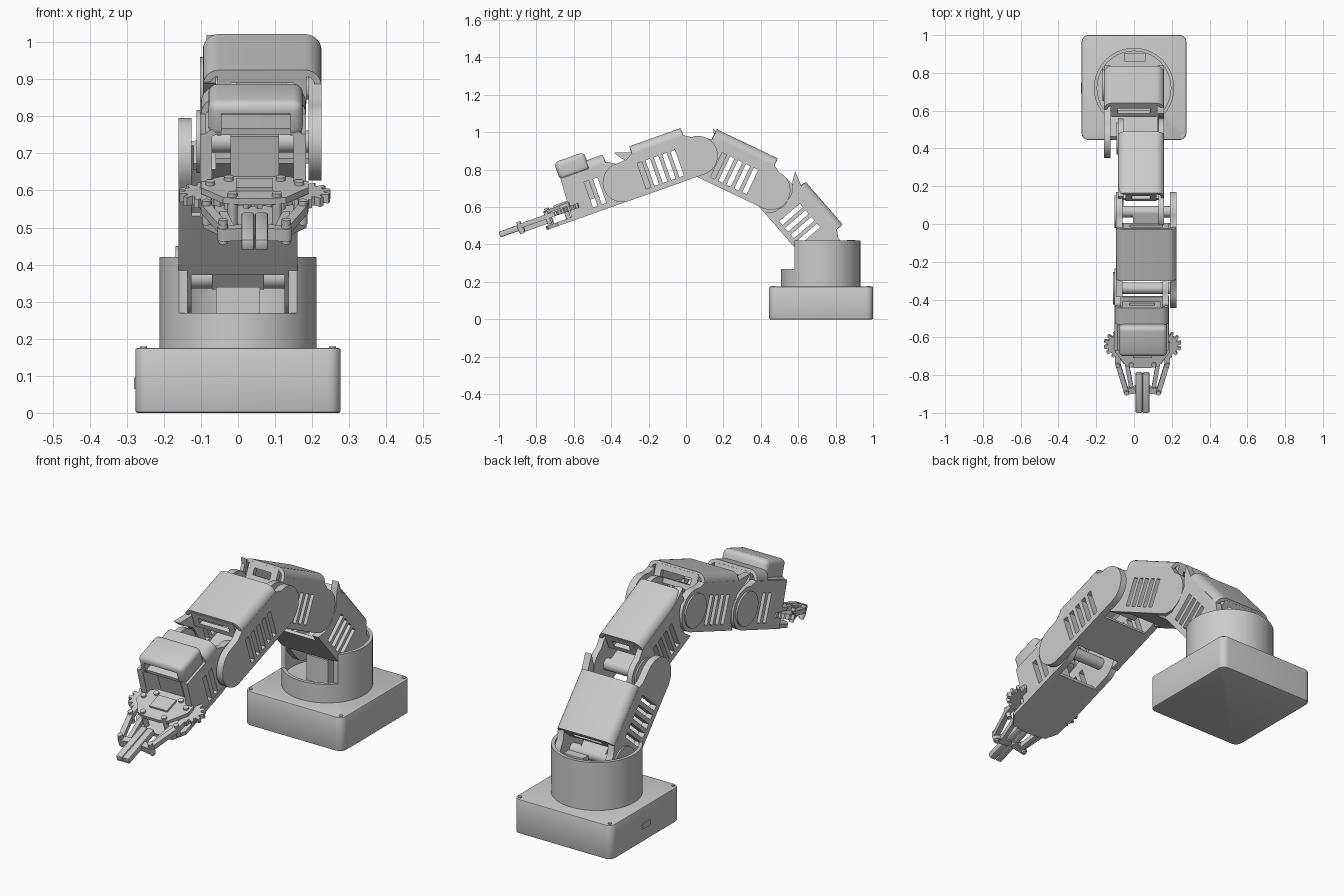
import bpy, bmesh, math
from mathutils import Matrix

if "Cube" in bpy.data.objects:
    bpy.data.objects.remove(bpy.data.objects["Cube"])

# Local frame of every part: x = sideways, a = distance along the link (toward the gripper), p = height above link axis
WORLD = Matrix.Identity(4)


def frame(y, z, deg):
    return Matrix.Translation((0, y, z)) @ Matrix.Rotation(math.radians(deg), 4, 'X')


def smooth(ob):
    me = ob.data
    me.polygons.foreach_set("use_smooth", [True] * len(me.polygons))
    me.set_sharp_from_angle(angle=math.radians(30))


def prism(name, pts, axis, lo, hi, fr):
    place = {'X': lambda u, v, w: (w, -u, v),
             'Y': lambda u, v, w: (u, -w, v),
             'Z': lambda u, v, w: (u, -v, w)}[axis]
    bm = bmesh.new()
    n = len(pts)
    rows = [[bm.verts.new(place(u, v, w)) for u, v in pts] for w in (lo, hi)]
    bm.faces.new(rows[0])
    bm.faces.new(rows[1][::-1])
    for i in range(n):
        j = (i + 1) % n
        bm.faces.new((rows[0][i], rows[1][i], rows[1][j], rows[0][j]))
    bmesh.ops.recalc_face_normals(bm, faces=bm.faces)
    me = bpy.data.meshes.new(name)
    bm.to_mesh(me)
    bm.free()
    ob = bpy.data.objects.new(name, me)
    bpy.context.collection.objects.link(ob)
    ob.matrix_world = fr
    smooth(ob)
    return ob


def box(name, x0, x1, a0, a1, p0, p1, fr):
    return prism(name, [(x0, a0), (x1, a0), (x1, a1), (x0, a1)], 'Z', p0, p1, fr)


def bake(ob):
    bpy.context.view_layer.update()
    dg = bpy.context.evaluated_depsgraph_get()
    me = bpy.data.meshes.new_from_object(ob.evaluated_get(dg))
    ob.modifiers.clear()
    ob.data = me
    smooth(ob)


def cut(ob, *cutters):
    for c in cutters:
        m = ob.modifiers.new("cut", 'BOOLEAN')
        m.operation, m.solver, m.object = 'DIFFERENCE', 'EXACT', c
    bake(ob)
    for c in cutters:
        bpy.data.objects.remove(c)
    return ob


def bevel(ob, w, seg=3):
    m = ob.modifiers.new("bevel", 'BEVEL')
    m.width, m.segments, m.limit_method = w, seg, 'ANGLE'
    bake(ob)
    return ob


def arc(cx, cy, r, d0, d1, n):
    return [(cx + r * math.cos(math.radians(d0 + (d1 - d0) * i / n)),
             cy + r * math.sin(math.radians(d0 + (d1 - d0) * i / n))) for i in range(n + 1)]


def circle(cx, cy, r, n=32):
    return arc(cx, cy, r, 0, 360, n)[:-1]


def rounded(x0, x1, y0, y1, r):
    return (arc(x1 - r, y1 - r, r, 0, 90, 6) + arc(x0 + r, y1 - r, r, 90, 180, 6)
            + arc(x0 + r, y0 + r, r, 180, 270, 6) + arc(x1 - r, y0 + r, r, 270, 360, 6))


# Link helpers
L, R = 0.43, 0.105


def side_plate(name, x0, x1, far, slots, fr):
    near = arc(0, 0, R, 90, 270, 20)
    ends = {'round': arc(L, 0, R, -90, 90, 20) + [(0.37, 0.108), (0.33, 0.13)],
            'fork': [(0.36, -R), (0.33, -0.06), (0.32, 0), (0.34, 0.07), (0.39, 0.12), (0.42, 0.165), (0.33, 0.135)],
            'flat': [(0.32, -R), (0.305, 0.13)]}
    ob = prism(name, near + ends[far] + [(0.04, 0.13)], 'X', x0, x1, fr)
    return cut(ob, *[box("slot_cutter", x0 - .05, x1 + .05, s - .013, s + .013, -.075, .07, fr) for s in slots])


def cover(name, xl, xr, a0, a1, top, fr, t=0.018, r=0.045):
    outer = [(xr, .1)] + arc(xr - r, top - r, r, 0, 90, 6) + arc(xl + r, top - r, r, 90, 180, 6) + [(xl, .1)]
    inner = [(xl + t, .1)] + arc(xl + r, top - r, r - t, 180, 90, 6) + arc(xr - r, top - r, r - t, 90, 0, 6) + [(xr - t, .1)]
    return prism(name, outer + inner, 'Y', a0, a1, fr)


def end_wall(name, xl, xr, a, fr):
    ob = box(name, xl + .04, xr - .04, a - .012, a + .012, .075, .16, fr)
    return cut(ob, box("wall_cutter", xl + .075, xr - .075, a - .05, a + .05, .1, .133, fr))


def link(name, fr, xl, xr, far_l, far_r, a1, t=0.035):
    slots = [0.12 + 0.047 * i for i in range(5)]
    slots_l = slots if far_l == 'round' else slots[:4]
    slots_r = slots if far_r == 'round' else slots[:4]
    side_plate(name + "_left_plate", xl, xl + t, far_l, slots_l, fr)
    side_plate(name + "_right_plate", xr - t, xr, far_r, slots_r, fr)
    cover(name + "_cover", xl, xr, .04, a1, .17, fr)
    end_wall(name + "_rear_wall", xl, xr, .05, fr)
    end_wall(name + "_front_wall", xl, xr, a1 - .01, fr)
    box(name + "_floor", xl + .01, xr - .01, .1, .31, -R, -.09, fr)
    mid = (xl + xr) / 2
    box(name + "_servo", mid - .07, mid + .07, .0, .09, -.05, .03, fr)
    prism(name + "_axle", circle(0, 0, .03), 'X', xl + .01, xr - .01, fr)
    prism(name + "_joint_disc", circle(0, 0, .085), 'X', xl - .008, xl + .01, fr)


# Base and turret
base = prism("base_box", rounded(-.277, .277, -1.0, -.445, .035), 'Z', 0, .175, WORLD)
bevel(base, .006, 2)
box("base_port", -.281, -.27, -.75, -.69, .065, .095, WORLD)
for sx in (-.255, .255):
    for y in (.467, .977):
        prism("base_screw", circle(sx, -y, .009, 12), 'Z', .17, .179, WORLD)

turret = prism("turret_ring", circle(0, -.72, .212, 64), 'Z', .172, .42, WORLD)
cut(turret, prism("bore_cutter", circle(0, -.72, .195, 64), 'Z', .21, .5, WORLD),
    box("front_cutter", -.3, .3, -.58, -.4, .27, .5, WORLD))
box("turret_servo", -.06, .06, -.80, -.64, .2, .34, WORLD)
box("turret_rear_block", -.05, .06, -.905, -.86, .2, .425, WORLD)

# Arm links from the turret outward
F1, F2, F3, F4 = frame(.735, .366, -49), frame(.453, .69, -25.5), frame(.065, .875, 19.5), frame(-.34, .732, 19.5)
link("lower_link", F1, -.16, .16, 'round', 'fork', .34)
link("middle_link", F2, -.085, .16, 'fork', 'round', .40, .03)
link("fore_link", F3, -.095, .225, 'fork', 'round', .33)

# Wrist
CX = 0.045
for nm, x0, x1 in (("left", -.103, -.07), ("right", .15, .183)):
    side_plate("wrist_" + nm + "_plate", x0, x1, 'flat', (.13, .18), F4)
cover("wrist_rear_cover", -.10, .183, .05, .145, .175, F4)
cover("wrist_front_cover", -.10, .183, .145, .305, .145, F4)
end_wall("wrist_rear_wall", -.10, .183, .06, F4)
prism("wrist_axle", circle(0, 0, .03), 'X', -.09, .19, F4)
prism("wrist_joint_disc", circle(0, 0, .085), 'X', -.112, -.09, F4)
hump = bevel(box("wrist_housing", -.08, .175, .14, .31, .12, .222, F4), .025, 4)
cut(hump, box("housing_cutter", -.045, .14, .19, .4, .05, .19, F4))
box("wrist_servo", -.02, .11, .16, .27, -.03, .11, F4)


# Gripper
def mirrored(pts):
    return [(CX + x, a) for x, a in pts] + [(CX - x, a) for x, a in reversed(pts)]


def gear(name, x, a, r, n=12):
    pts = []
    for i in range(n):
        for k, rr in ((0, .74), (.3, .74), (.45, 1), (.8, 1)):
            t = 2 * math.pi * (i + k) / n
            pts.append((x + r * rr * math.cos(t), a + r * rr * math.sin(t)))
    prism(name, pts, 'Z', -.05, -.025, F4)


def bar(name, s, x0, a0, x1, a1, w, p0, p1):
    d = math.degrees(math.atan2(a1 - a0, s * (x1 - x0)))
    pts = arc(CX + s * x1, a1, w, d - 90, d + 90, 8) + arc(CX + s * x0, a0, w, d + 90, d + 270, 8)
    prism(name, pts, 'Z', p0, p1, F4)


prism("gripper_floor", mirrored([(.14, .08), (.14, .40), (.10, .455), (.03, .465)]), 'Z', -R, -.085, F4)
prism("gripper_top_plate", mirrored([(.09, .27), (.145, .31), (.145, .36), (.085, .44), (.04, .45)]),
      'Z', -.022, -.004, F4)
box("gripper_pad", CX - .05, CX + .05, .31, .39, -.004, .006, F4)
gear("gripper_center_gear", CX, .33, .075)
for s in (-1, 1):
    gear("gripper_side_gear", CX + s * .135, .33, .07)
    for x, a in ((.12, .335), (.06, .43), (.07, .30)):
        prism("gripper_bolt", circle(CX + s * x, a, .013, 16), 'Z', -.1, .006, F4)
    bar("crank_arm", s, .135, .33, .13, .44, .014, -.05, -.025)
    bar("outer_link", s, .13, .44, .085, .595, .013, -.05, -.025)
    bar("inner_link", s, .085, .43, .06, .575, .011, -.075, -.05)
    bar("finger_bracket", s, .02, .585, .085, .595, .016, -.07, -.035)
    for x, a in ((.13, .44), (.085, .595)):
        prism("link_pin", circle(CX + s * x, a, .012, 16), 'Z', -.08, -.012, F4)
    finger = box("finger", *sorted((CX + s * .001, CX + s * .036)), .49, .712, -.06, -.028, F4)
    bevel(finger, .006, 2)
